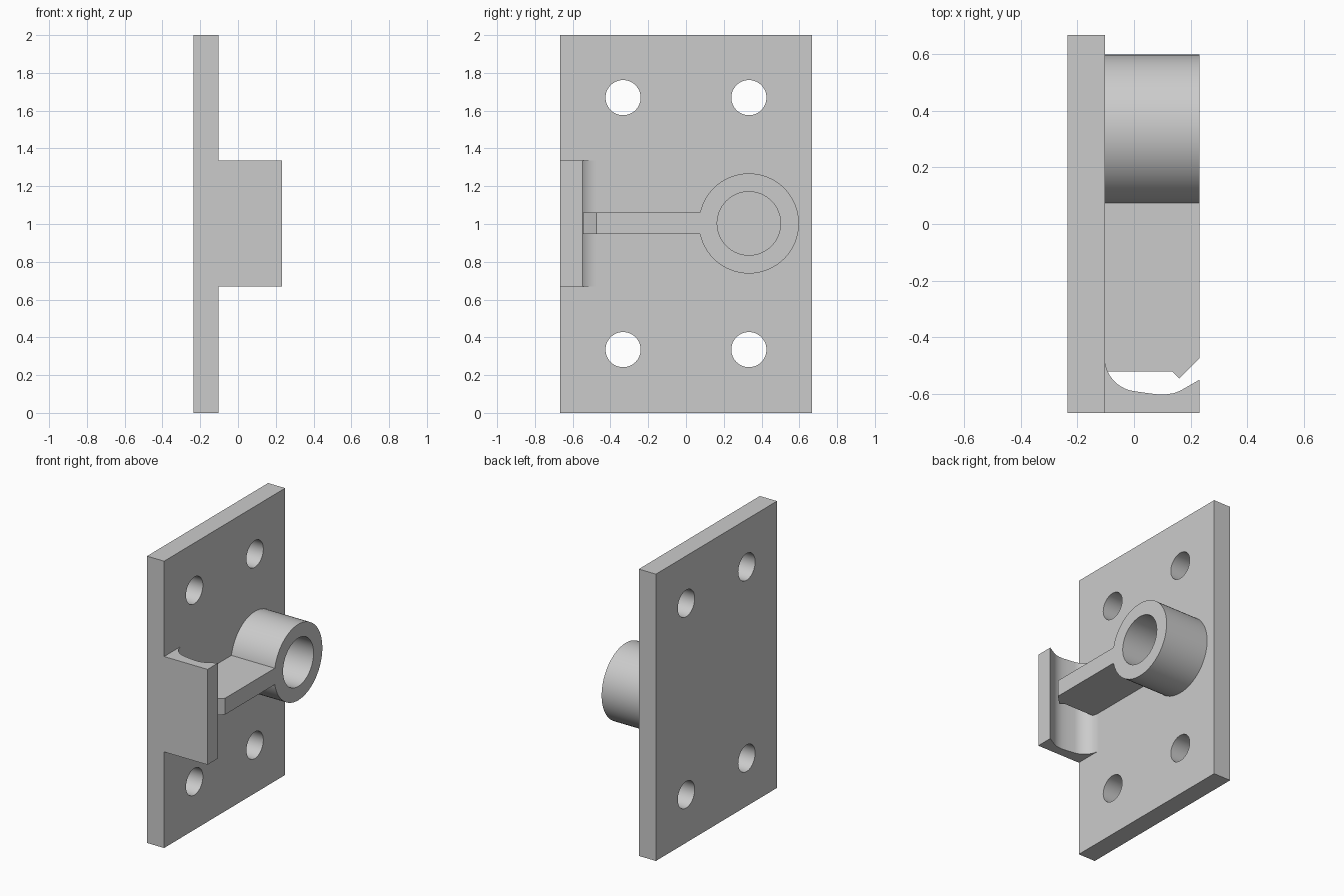
import bpy
import bmesh
import math
from mathutils import Matrix

cube = bpy.data.objects.get("Cube")
if cube:
    bpy.data.objects.remove(cube, do_unlink=True)

GREY = (0.6, 0.6, 0.6, 1.0)
mat = bpy.data.materials.new("plain_grey")
mat.use_nodes = True
mat.diffuse_color = GREY
mat.node_tree.nodes["Principled BSDF"].inputs["Base Color"].default_value = GREY

BACK, FACE, TIP = -0.235, -0.103, 0.232
MID = 1.003
SEGMENTS = 64


def finish(name, bm):
    """Turn a bmesh into a named object with the shared material."""
    bmesh.ops.recalc_face_normals(bm, faces=bm.faces)
    mesh = bpy.data.meshes.new(name)
    bm.to_mesh(mesh)
    bm.free()
    mesh.materials.append(mat)
    obj = bpy.data.objects.new(name, mesh)
    bpy.context.collection.objects.link(obj)
    return obj


def prism(name, outline, z0, z1):
    """Extrude an outline in x and y between two heights."""
    bm = bmesh.new()
    face = bm.faces.new([bm.verts.new((x, y, z0)) for x, y in outline])
    grown = bmesh.ops.extrude_face_region(bm, geom=[face])["geom"]
    top = [v for v in grown if isinstance(v, bmesh.types.BMVert)]
    bmesh.ops.translate(bm, verts=top, vec=(0, 0, z1 - z0))
    return finish(name, bm)


def rod(name, radius, x0, x1, centres):
    """Cylinders along x at the given (y, z) centres."""
    bm = bmesh.new()
    for y, z in centres:
        place = Matrix.Translation(((x0 + x1) / 2, y, z)) @ Matrix.Rotation(math.pi / 2, 4, "Y")
        bmesh.ops.create_cone(bm, cap_ends=True, segments=SEGMENTS, radius1=radius,
                              radius2=radius, depth=x1 - x0, matrix=place)
    return finish(name, bm)


def cut(obj, cutter):
    cutter.hide_render = True
    mod = obj.modifiers.new("cut", "BOOLEAN")
    mod.operation = "DIFFERENCE"
    mod.solver = "EXACT"
    mod.object = cutter
    bpy.context.view_layer.objects.active = obj
    bpy.ops.object.modifier_apply(modifier=mod.name)
    bpy.data.objects.remove(cutter, do_unlink=True)


def smooth(obj):
    bpy.ops.object.select_all(action="DESELECT")
    obj.select_set(True)
    bpy.context.view_layer.objects.active = obj
    bpy.ops.object.shade_smooth_by_angle(angle=math.radians(25))


# Mounting plate with four screw holes
plate = prism("mounting_plate", [(BACK, -0.667), (FACE, -0.667), (FACE, 0.667), (BACK, 0.667)], 0, 2)
centres = [(y, z) for y in (-0.333, 0.333) for z in (0.335, 1.669)]
cut(plate, rod("hole_cutter", 0.093, BACK - 0.1, FACE + 0.1, centres))
smooth(plate)

# Round boss with a blind bore down to the plate
boss = rod("boss", 0.265, FACE, TIP, [(0.333, MID)])
cut(boss, rod("bore_cutter", 0.168, FACE - 0.1, TIP + 0.1, [(0.333, MID)]))
smooth(boss)

# Thin arm with a small pointed catch at its free end
arm = [(FACE, -0.52), (0.135, -0.52), (0.16, -0.545), (TIP, -0.473), (TIP, 0.12), (FACE, 0.12)]
prism("arm", arm, MID - 0.057, MID + 0.057)

# Front lip: curved fillet from the plate, shallow hollow, sloped rim
fillet = []
for i in range(17):
    a = math.radians(80) * i / 16
    fillet.append((0.017 - 0.12 * math.cos(a), -0.473 - 0.118 * math.sin(a)))
hollow = [(0.05, -0.597), (0.09, -0.602), (0.115, -0.601), (0.14, -0.597), (0.162, -0.589)]
lip = [(FACE, -0.667), (TIP, -0.667), (TIP, -0.549)] + (fillet + hollow)[::-1]
smooth(prism("front_lip", lip, 0.67, 1.335))
